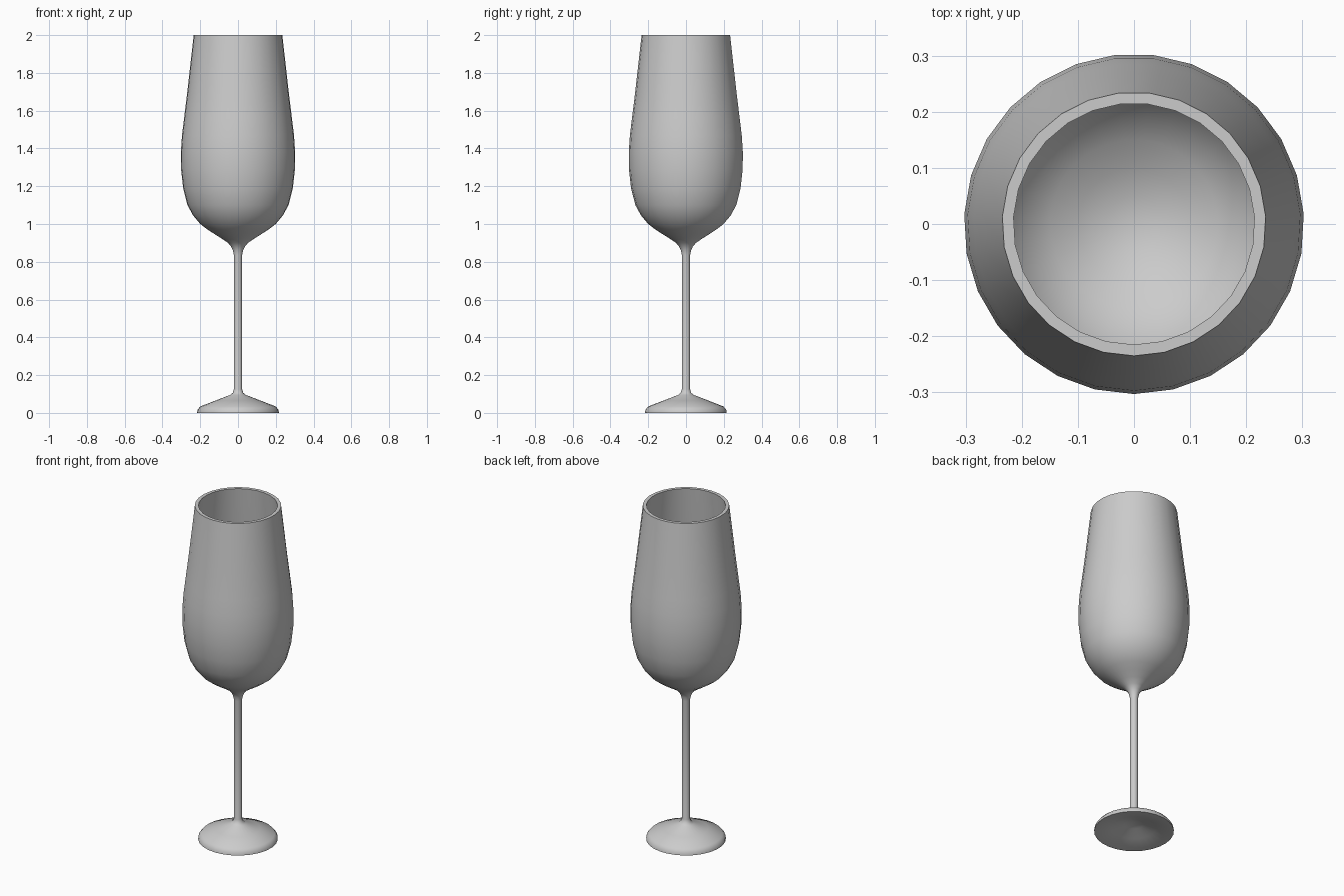
import bpy, bmesh, math

if "Cube" in bpy.data.objects:
    bpy.data.objects.remove(bpy.data.objects["Cube"])

SIDES = 27


def lathe(name, profile):
    """Revolve a closed (radius, height) profile around z."""
    bm = bmesh.new()
    verts = [bm.verts.new((0, -r, z)) for r, z in profile]
    edges = [bm.edges.new(pair) for pair in zip(verts, verts[1:])]
    bmesh.ops.spin(bm, geom=verts + edges, cent=(0, 0, 0), axis=(0, 0, 1),
                   angle=math.tau, steps=SIDES, use_duplicate=False)
    bmesh.ops.remove_doubles(bm, verts=bm.verts, dist=0.0005)
    bmesh.ops.recalc_face_normals(bm, faces=bm.faces)
    mesh = bpy.data.meshes.new(name)
    bm.to_mesh(mesh)
    bm.free()
    obj = bpy.data.objects.new(name, mesh)
    bpy.context.collection.objects.link(obj)
    bpy.context.view_layer.objects.active = obj
    obj.select_set(True)
    bpy.ops.object.shade_smooth_by_angle(angle=math.radians(45))
    return obj


# Hollow underside of the foot, from the centre out to the standing edge
underside = [(0, 0.055), (0.05, 0.045), (0.12, 0.022), (0.205, 0)]

# Foot edge, sloping top and slim stem
foot_and_stem = [(0.217, 0), (0.215, 0.016), (0.2, 0.034), (0.12, 0.065),
                 (0.042, 0.095), (0.028, 0.106), (0.022, 0.125), (0.022, 0.835)]

# Outside of the bowl, bottom to rim
bowl_outside = [(0.027, 0.86), (0.036, 0.88), (0.053, 0.9), (0.085, 0.922),
                (0.125, 0.947), (0.165, 0.973), (0.2, 1.0), (0.238, 1.045),
                (0.268, 1.1), (0.291, 1.19), (0.302, 1.29), (0.303, 1.38),
                (0.297, 1.47), (0.286, 1.56), (0.27, 1.69), (0.235, 2.0)]

# Inside of the bowl, rim to bottom centre
bowl_inside = [(0.215, 2.0), (0.25, 1.69), (0.266, 1.56), (0.277, 1.47),
               (0.283, 1.38), (0.282, 1.29), (0.271, 1.19), (0.249, 1.11),
               (0.222, 1.06), (0.186, 1.015), (0.15, 0.988), (0.1, 0.96),
               (0.05, 0.94), (0, 0.935)]

lathe("stemmed_glass", underside + foot_and_stem + bowl_outside + bowl_inside)
